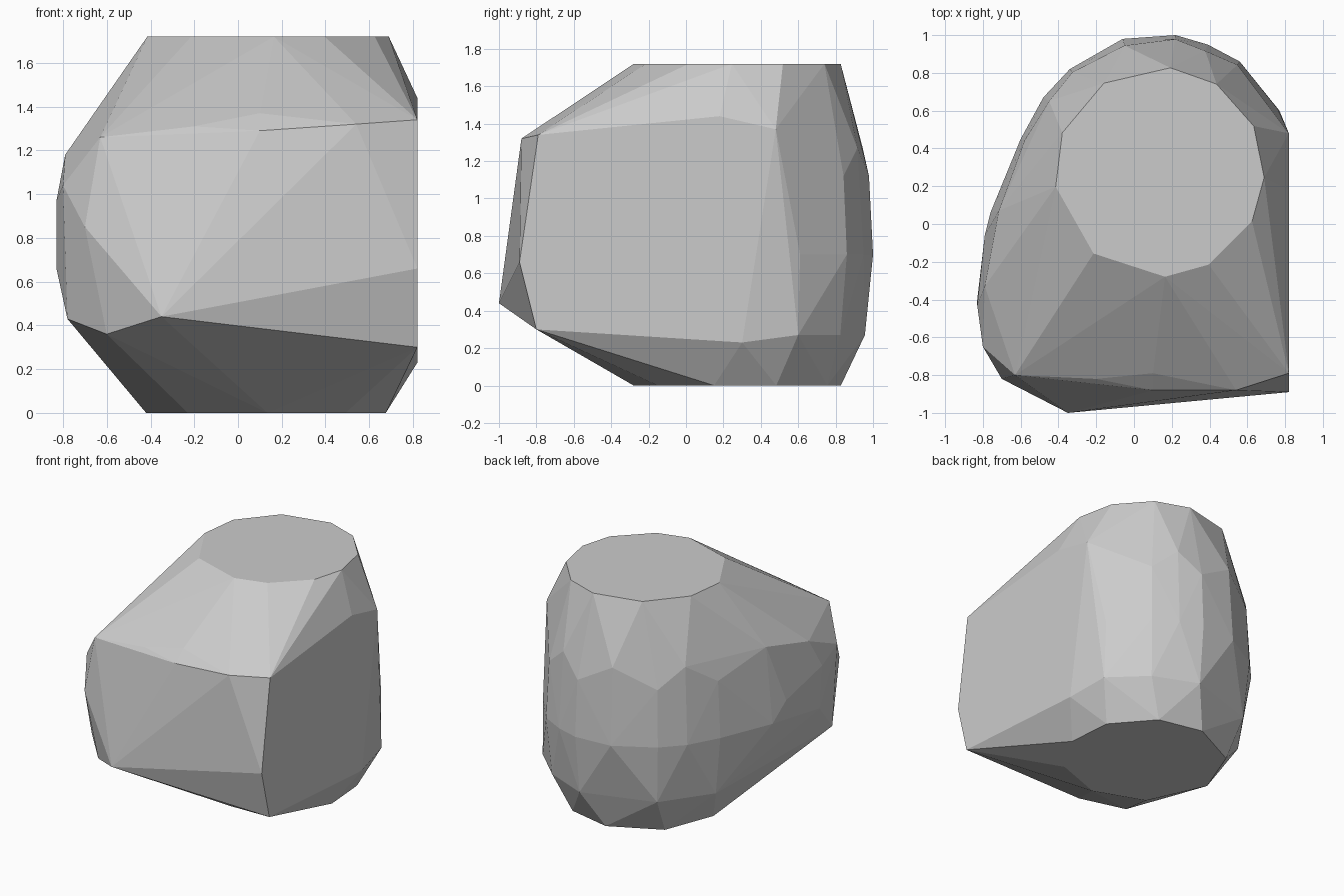
import bpy
import bmesh
from math import cos, sin, radians
from mathutils import Vector

# Remove the default object only
default_object = bpy.data.objects.get("Cube")
if default_object:
    bpy.data.objects.remove(default_object, do_unlink=True)

CENTRE = Vector((.135, .275, 0))
CAP_RADIUS = .555
HEIGHT = 1.72


def stone_material(name, colour):
    """One plain flat colour for the viewport and for renders."""
    material = bpy.data.materials.new(name)
    material.use_nodes = True
    material.diffuse_color = colour
    shader = material.node_tree.nodes["Principled BSDF"]
    shader.inputs["Base Color"].default_value = colour
    return material


def cap_ring(angles, height):
    """Corners of a flat cap, spaced unevenly round a circle."""
    return [CENTRE + Vector((CAP_RADIUS * cos(radians(angle)),
                             CAP_RADIUS * sin(radians(angle)), height))
            for angle in angles]


def body_ring(outline, scale, height):
    """The rounded back outline, drawn in towards the centre."""
    corners = []
    for x, y in outline:
        flat = CENTRE + (Vector((x, y, 0)) - CENTRE) * scale
        corners.append(flat + Vector((0, 0, height)))
    return corners


def build_hull(name, corners, material):
    """Wrap the corners in a faceted convex skin."""
    bm = bmesh.new()
    for corner in corners:
        bm.verts.new(corner)
    hull = bmesh.ops.convex_hull(bm, input=bm.verts)
    unused = {item for key in ("geom_interior", "geom_unused")
              for item in hull[key] if isinstance(item, bmesh.types.BMVert)}
    bmesh.ops.delete(bm, geom=list(unused), context='VERTS')
    bmesh.ops.dissolve_limit(bm, angle_limit=radians(1),
                             verts=bm.verts, edges=bm.edges)
    bmesh.ops.recalc_face_normals(bm, faces=bm.faces)
    mesh = bpy.data.meshes.new(name)
    bm.to_mesh(mesh)
    bm.free()
    mesh.materials.append(material)
    stone = bpy.data.objects.new(name, mesh)
    bpy.context.scene.collection.objects.link(stone)
    return stone


# Flat top and flat underside
top_cap = cap_ring((188, 158, 122, 84, 57, 26, -3, -28, -62, -87, -129), HEIGHT)
bottom_cap = cap_ring((180, 138, 95, 60, 22, -13, -50, -90, -131), 0)

# Rounded back, widest at mid height
back_outline = [(-.76, .06), (-.6, .45), (-.48, .67), (-.34, .82), (-.06, .98),
                (.22, 1), (.39, .95), (.56, .86), (.76, .61)]
back = body_ring(back_outline, 1, .7)
back += body_ring(back_outline[::2], .95, 1.27)
back += body_ring(back_outline[1::2], .97, 1.12)
back += body_ring(back_outline[1::2], .94, .27)

# Sheer flat side
flat_side = [(.82, -.79, 1.34), (.82, .18, 1.44), (.82, .48, 1.37),
             (.77, .6, .27), (.82, .3, .23), (.82, -.8, .3), (.82, -.89, .66)]

# Broad front face with its brow and its low jutting corner
front = [(.54, -.88, 1.32), (.1, -.88, 1.29), (.1, -.79, 1.37),
         (-.2, -.82, 1.31), (-.63, -.8, 1.26), (-.7, -.82, .85),
         (-.35, -1, .44), (-.6, -.8, .36)]

# Narrow bulging side opposite the flat one
bulge = [(-.78, -.62, .43), (-.8, -.65, 1.04), (-.83, -.43, .97),
         (-.83, -.4, .66), (-.79, -.33, 1.18), (-.79, -.06, .84),
         (-.62, .03, .33)]

grey = stone_material("stone_grey", (.6, .6, .6, 1))
corners = top_cap + bottom_cap + back
corners += [Vector(point) for point in flat_side + front + bulge]
build_hull("boulder", corners, grey)
